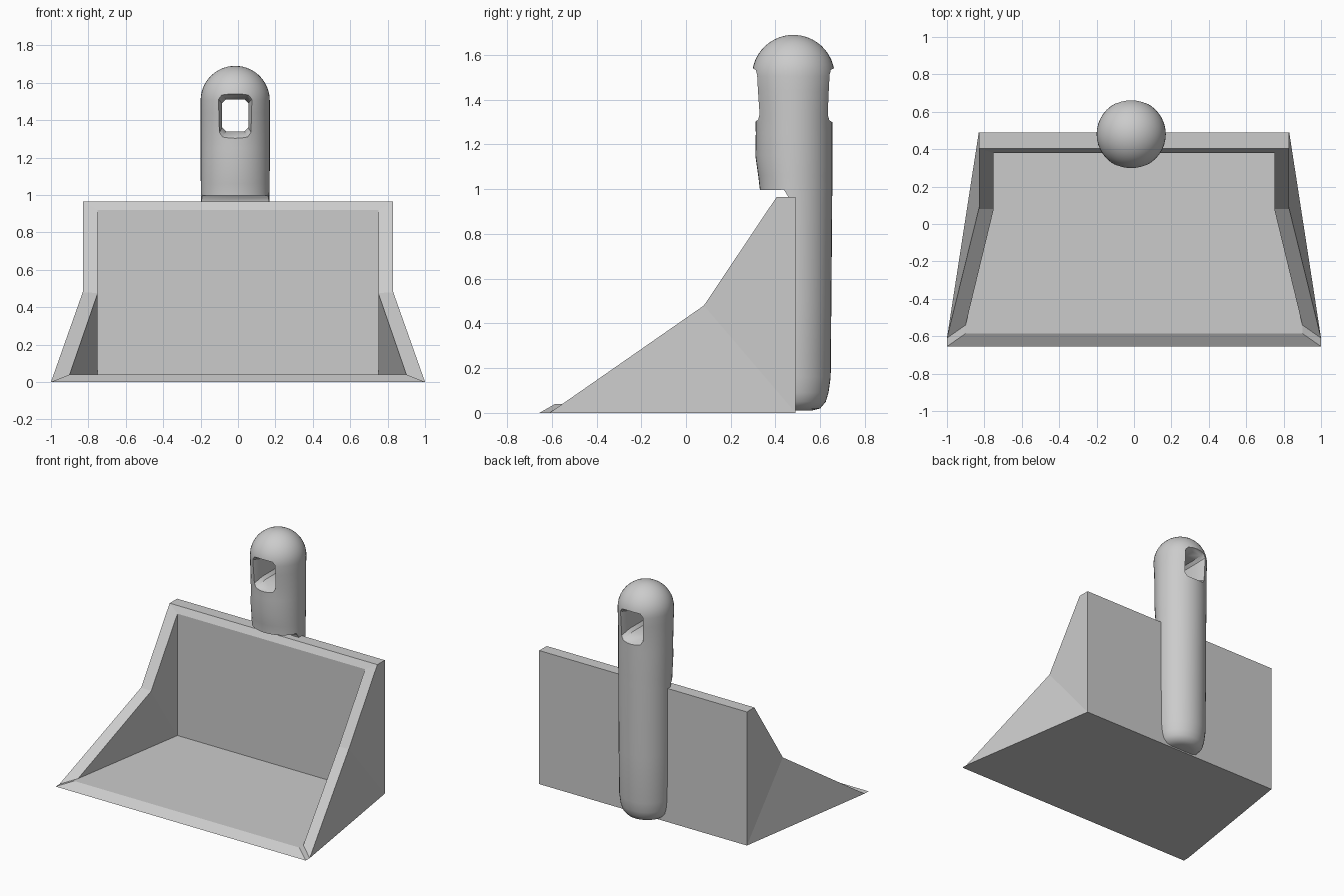
import bpy, bmesh, math

if "Cube" in bpy.data.objects:
    bpy.data.objects.remove(bpy.data.objects["Cube"])


def make_object(name, verts, faces):
    bm = bmesh.new()
    vs = [bm.verts.new(v) for v in verts]
    for f in faces:
        bm.faces.new([vs[i] for i in f])
    bmesh.ops.recalc_face_normals(bm, faces=bm.faces)
    mesh = bpy.data.meshes.new(name)
    bm.to_mesh(mesh)
    bm.free()
    ob = bpy.data.objects.new(name, mesh)
    bpy.context.collection.objects.link(ob)
    return ob


def loft(name, rings):
    """Closed skin through equal-sized rings of points, capped at both ends."""
    n = len(rings[0])
    faces = [list(range(n)), [(len(rings) - 1) * n + i for i in range(n)]]
    for r in range(len(rings) - 1):
        for i in range(n):
            j = (i + 1) % n
            faces.append([r * n + i, r * n + j, (r + 1) * n + j, (r + 1) * n + i])
    return make_object(name, [p for ring in rings for p in ring], faces)


# Pan: right-hand corner points, mirrored to the left
right = [
    (.83, .49, 0), (.83, .49, .965),                      # 0-1 outer back
    (.83, .405, .965), (.83, .08, .48), (1, -.61, 0),     # 2-4 outer rim
    (1, -.655, 0),                                        # 5 front lip
    (.75, .38, .92), (.75, .08, .475), (.9, -.54, .04),   # 6-8 inner rim
    (.9, -.585, .04), (.75, .38, .04),                    # 9 lip top, 10 inner back
]
N = len(right)
side_faces = [
    (0, 1, 2, 3), (0, 3, 4),            # outer wall
    (2, 6, 7, 3), (3, 7, 8, 4),         # rim
    (4, 8, 9, 5),                       # lip end
    (6, 10, 7), (10, 8, 7),             # inner wall
]
faces = side_faces + [tuple(i + N for i in f) for f in side_faces]
for a, b in [(0, 1), (1, 2), (2, 6), (6, 10), (9, 5)]:    # strips across the pan
    faces.append((a, b, b + N, a + N))
faces.append((10, 8, 9, 9 + N, 8 + N, 10 + N))            # floor
faces.append((0, 4, 5, 5 + N, 4 + N, N))                  # underside
pan = make_object("pan", right + [(-x, y, z) for x, y, z in right], faces)

# Handle: rings of (z, half width, front depth, back depth)
CX, CY, SEG = -.015, .48, 40
levels = [
    (.01, .09, .08, .08), (.02, .13, .12, .12), (.05, .158, .14, .145),
    (.09, .17, .15, .157), (.16, .178, .15, .167), (.5, .182, .15, .17),
    (.985, .183, .15, .174), (1.0, .183, .15, .174), (1.06, .184, .157, .174),
    (1.15, .185, .17, .175), (1.25, .185, .168, .174), (1.34, .185, .17, .174),
    (1.44, .185, .18, .18),
]
R, DOME = .185, 1.505
for k in range(12):
    a = math.radians(k * 7.8)
    r = R * math.cos(a)
    levels.append((DOME + R * math.sin(a), r, r, r))
rings = []
for z, rx, rf, rb in levels:
    ring = []
    for i in range(SEG):
        t = 2 * math.pi * i / SEG
        s = math.sin(t)
        ring.append((CX + rx * math.cos(t), CY + s * (rb if s > 0 else rf), z))
    rings.append(ring)
handle = loft("handle", rings)

# Cutter for the hanging hole, flared towards both openings
hole_rings = []
for y, w, lo, hi in [(-.22, .115, 1.27, 1.56), (-.15, .084, 1.315, 1.525),
                     (-.08, .07, 1.34, 1.51), (.08, .07, 1.34, 1.51),
                     (.15, .084, 1.315, 1.525), (.22, .115, 1.27, 1.56)]:
    c = .02
    hole_rings.append([(CX + x, CY + y, z) for x, z in [
        (-w + c, lo), (w - c, lo), (w, lo + c), (w, hi - c),
        (w - c, hi), (-w + c, hi), (-w, hi - c), (-w, lo + c)]])
hole = loft("hole_cutter", hole_rings)

# Cutter that clears the lower front of the handle where it meets the pan
profile = [(.1, -.2), (.455, -.2), (.455, .97), (.437, .999), (.42, .997), (.1, .997)]
notch = loft("notch_cutter", [[(x, y, z) for y, z in profile] for x in (-.4, .4)])

bpy.context.view_layer.objects.active = handle
for cutter in (hole, notch):
    cutter.hide_render = True
    mod = handle.modifiers.new(cutter.name, "BOOLEAN")
    mod.operation, mod.solver, mod.object = "DIFFERENCE", "EXACT", cutter
    bpy.ops.object.modifier_apply(modifier=mod.name)
    bpy.data.objects.remove(cutter)

# Soft shading on the handle, flat faces on the pan
for ob in bpy.context.selected_objects:
    ob.select_set(False)
handle.select_set(True)
bpy.ops.object.shade_smooth_by_angle(angle=math.radians(40))
